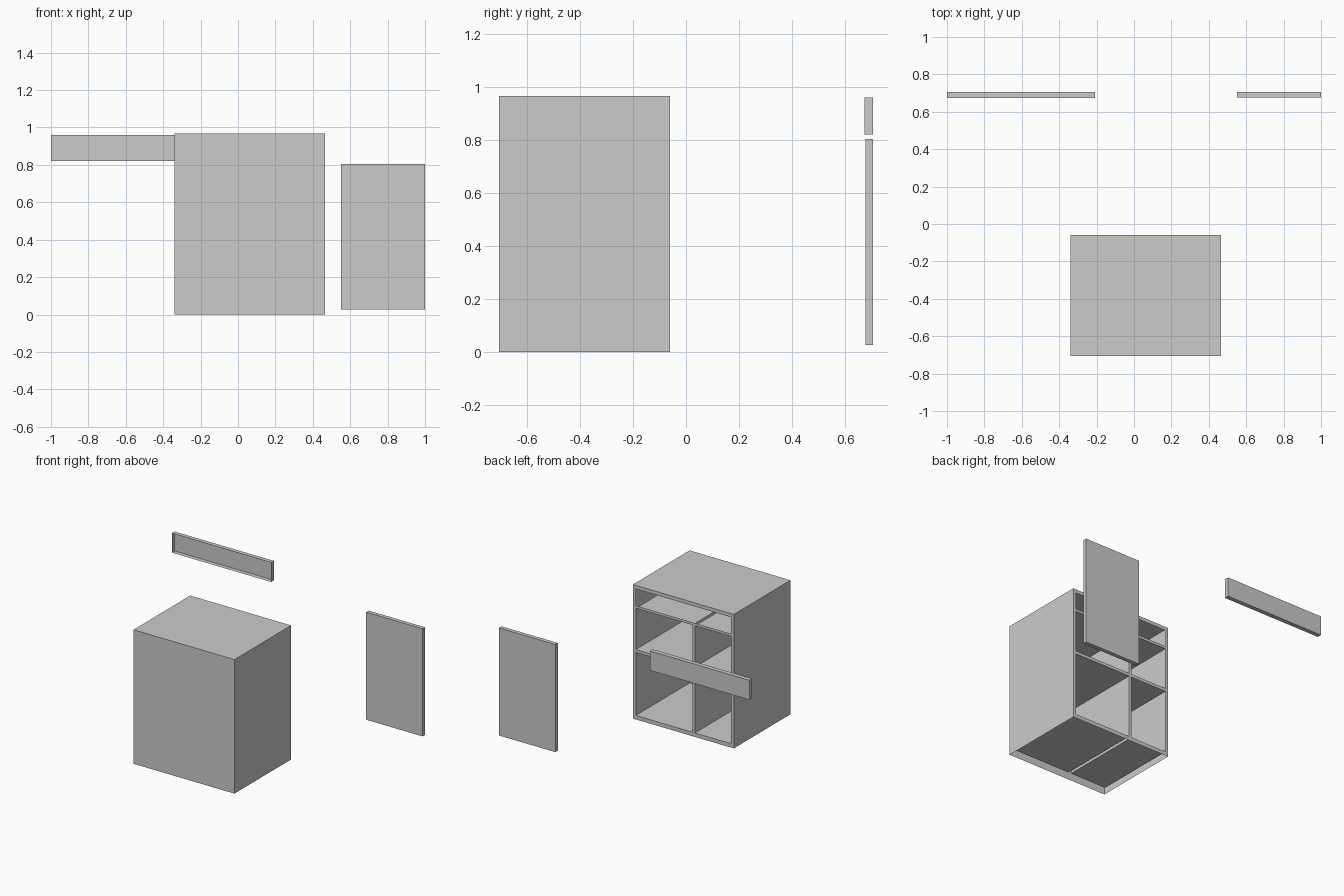
import bpy, bmesh

if "Cube" in bpy.data.objects:
    bpy.data.objects.remove(bpy.data.objects["Cube"])


def finish(name, bm):
    bmesh.ops.remove_doubles(bm, verts=bm.verts, dist=0.0005)
    mesh = bpy.data.meshes.new(name)
    bm.to_mesh(mesh)
    bm.free()
    obj = bpy.data.objects.new(name, mesh)
    bpy.context.collection.objects.link(obj)
    return obj


def add_box(bm, x, y, z, skip="", inward=False):
    """Box from ranges; skip lists open sides: l r f b d u."""
    v = [bm.verts.new((i, j, k)) for i in x for j in y for k in z]
    sides = {"l": (0, 1, 3, 2), "r": (4, 6, 7, 5), "f": (0, 4, 5, 1),
             "b": (2, 3, 7, 6), "d": (0, 2, 6, 4), "u": (1, 5, 7, 3)}
    for key, idx in sides.items():
        if key not in skip:
            bm.faces.new([v[i] for i in (idx[::-1] if inward else idx)])


# Cabinet: hollow shell, open underneath, with a framed open face at +y
xs = [-0.34, -0.318, -0.03, -0.008, 0.443, 0.466]
zs = [0, 0.029, 0.483, 0.505, 0.803, 0.822, 0.942, 0.968]
front, back, pocket = -0.706, -0.06, -0.675
lower = {(c, r) for c in (1, 3) for r in (1, 3)}
holes = lower | {(c, 5) for c in (1, 2, 3)}

bm = bmesh.new()
add_box(bm, (xs[0], xs[-1]), (front, back), (zs[0], zs[-1]), skip="bd")
for c in range(len(xs) - 1):
    for r in range(len(zs) - 1):
        x, z = xs[c:c + 2], zs[r:r + 2]
        if (c, r) not in holes:
            # Face frame
            corners = ((x[1], z[0]), (x[0], z[0]), (x[0], z[1]), (x[1], z[1]))
            bm.faces.new([bm.verts.new((a, back, b)) for a, b in corners])
        elif (c, r) in lower:
            # Shelf compartments
            add_box(bm, x, (pocket, back), z, skip="b", inward=True)
finish("cabinet_body", bm)

# Drawer front: shallow tray open towards -y
bm = bmesh.new()
add_box(bm, (-1.0, -0.208), (0.674, 0.706), (0.821, 0.961), skip="f")
finish("drawer_front", bm)

# Door panel
bm = bmesh.new()
add_box(bm, (0.55, 1.0), (0.677, 0.706), (0.028, 0.805))
finish("door", bm)
